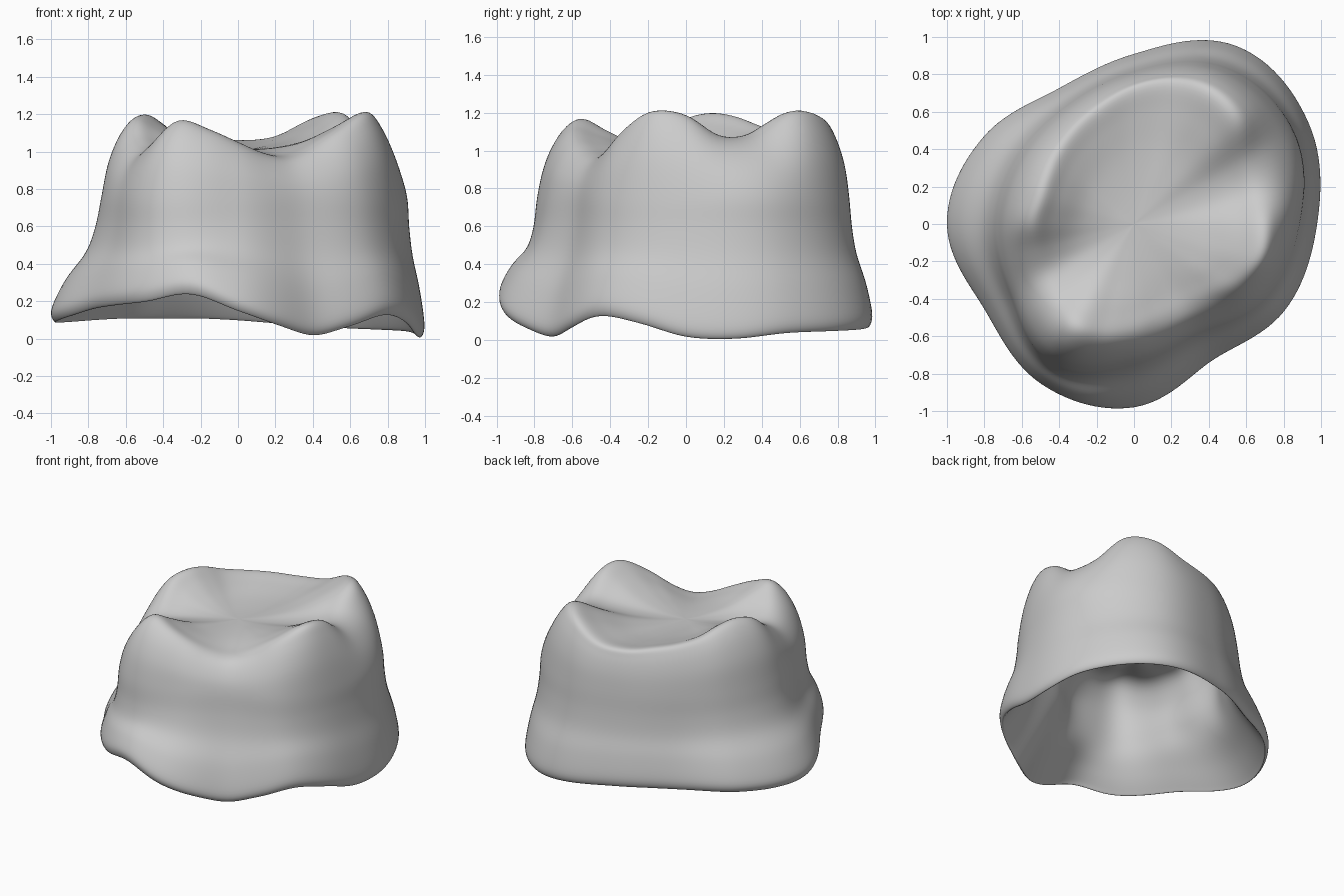
import bpy
import bmesh
import math

cube = bpy.data.objects.get("Cube")
if cube:
    bpy.data.objects.remove(cube, do_unlink=True)

SEGMENTS = 144   # around the crown
STEPS = 6        # rows between two profile keys

# Outlines as evenly spaced values in hundredths, counter-clockwise from +x
FLARE = [98, 108, 110, 91, 83, 93, 100, 92, 99, 98, 84, 93]
WAIST = [88, 98, 96, 81, 72, 71, 73, 75, 86, 74, 67, 80]
MARGIN = [2, 1, 4, 5, 6, 8, 10, 11, 11, 11, 10, 9,
          9, 12, 16, 18, 20, 24, 15, 7, 2, 7, 13, 9]
CREST = [69, 68, 70, 78, 81, 78, 72, 65, 60, 56, 53, 52,
         54, 54, 55, 60, 63, 61, 57, 53, 52, 55, 63, 69]
CUSPS = [119, 108, 109, 121, 118, 108, 106, 108, 110, 113, 118, 120,
         117, 107, 101, 106, 117, 112, 105, 99, 97, 102, 112, 121]
BASIN = 1.01
CEILING = 0.82


def mix(a, b, t):
    return a + (b - a) * t


def spline(a, b, c, d, t):
    """Smooth curve from b to c."""
    return b + 0.5 * t * (c - a + t * (2*a - 5*b + 4*c - d + t * (3*(b - c) + d - a)))


def around(values, turn):
    """Read a closed outline at a fraction of a full turn."""
    n = len(values)
    i = int(turn * n)
    p = [values[(i + k) % n] / 100 for k in (-1, 0, 1, 2)]
    return spline(*p, turn * n - i)


def profile(turn):
    """Radius and height keys from the inner ceiling, over the rim, to the basin."""
    flare, waist, margin, crest, cusp = (
        around(v, turn) for v in (FLARE, WAIST, MARGIN, CREST, CUSPS))
    bump = 0.008 * math.sin(turn * math.tau * 7) + 0.006 * math.sin(turn * math.tau * 11)
    roof = 0.33 + cusp * 0.5
    inside = [
        (0, CEILING),
        (waist * 0.36, mix(CEILING, roof, 0.4) + bump),
        (waist * 0.68, roof + bump),
        (waist * 0.83 + bump, roof - 0.13),
        (waist - 0.09 + bump, 0.54),
        (mix(waist, flare, 0.2) - 0.075, 0.35 + margin * 0.3),
        (mix(waist, flare, 0.72) - 0.075, 0.16 + margin * 0.7),
        (flare - 0.045, margin + 0.02),
    ]
    wall = [
        (flare - 0.018, margin),
        (flare, margin + 0.065),
        (mix(waist, flare, 0.72), 0.26 + margin * 0.6),
        (mix(waist, flare, 0.32), 0.44 + margin * 0.2),
        (mix(waist, flare, 0.12), 0.6),
        (waist, 0.76),
        (mix(waist, crest, 0.2), mix(0.76, cusp, 0.46)),
        (mix(waist, crest, 0.56), mix(0.76, cusp, 0.83)),
    ]
    top = [(crest * s, mix(BASIN, cusp, h))
           for s, h in ((1, 1), (0.8, 0.66), (0.54, 0.24), (0.26, 0.04), (0, 0))]
    return inside + wall + top


def fine_profile(turn):
    keys = profile(turn)
    padded = [keys[0]] + keys + [keys[-1]]
    rows = []
    for i in range(len(keys) - 1):
        for s in range(STEPS):
            rows.append([spline(*(padded[i + k][axis] for k in range(4)), s / STEPS)
                         for axis in (0, 1)])
    return rows[1:]


# Loft all the profiles into one closed thin-walled cap
bm = bmesh.new()
columns = []
for j in range(SEGMENTS):
    angle = math.tau * j / SEGMENTS
    columns.append([bm.verts.new((r * math.cos(angle), r * math.sin(angle), z))
                    for r, z in fine_profile(j / SEGMENTS)])
ceiling = bm.verts.new((0, 0, CEILING))
pit = bm.verts.new((0, 0, BASIN))
for j, left in enumerate(columns):
    right = columns[(j + 1) % SEGMENTS]
    for i in range(len(left) - 1):
        bm.faces.new((left[i], right[i], right[i + 1], left[i + 1]))
    bm.faces.new((ceiling, right[0], left[0]))
    bm.faces.new((pit, left[-1], right[-1]))
bmesh.ops.recalc_face_normals(bm, faces=bm.faces[:])
mesh = bpy.data.meshes.new("tooth_crown")
bm.to_mesh(mesh)
bm.free()
crown = bpy.data.objects.new("tooth_crown", mesh)
bpy.context.collection.objects.link(crown)

# Soften the surface a little
soften = crown.modifiers.new("soften", "SMOOTH")
soften.factor = 0.5
soften.iterations = 5

# Plain grey ceramic
ceramic = bpy.data.materials.new("grey_ceramic")
ceramic.use_nodes = True
grey = (0.6, 0.6, 0.6, 1)
ceramic.diffuse_color = grey
ceramic.node_tree.nodes["Principled BSDF"].inputs["Base Color"].default_value = grey
mesh.materials.append(ceramic)

bpy.ops.object.select_all(action="DESELECT")
crown.select_set(True)
bpy.context.view_layer.objects.active = crown
bpy.ops.object.shade_smooth_by_angle(angle=math.radians(60))
